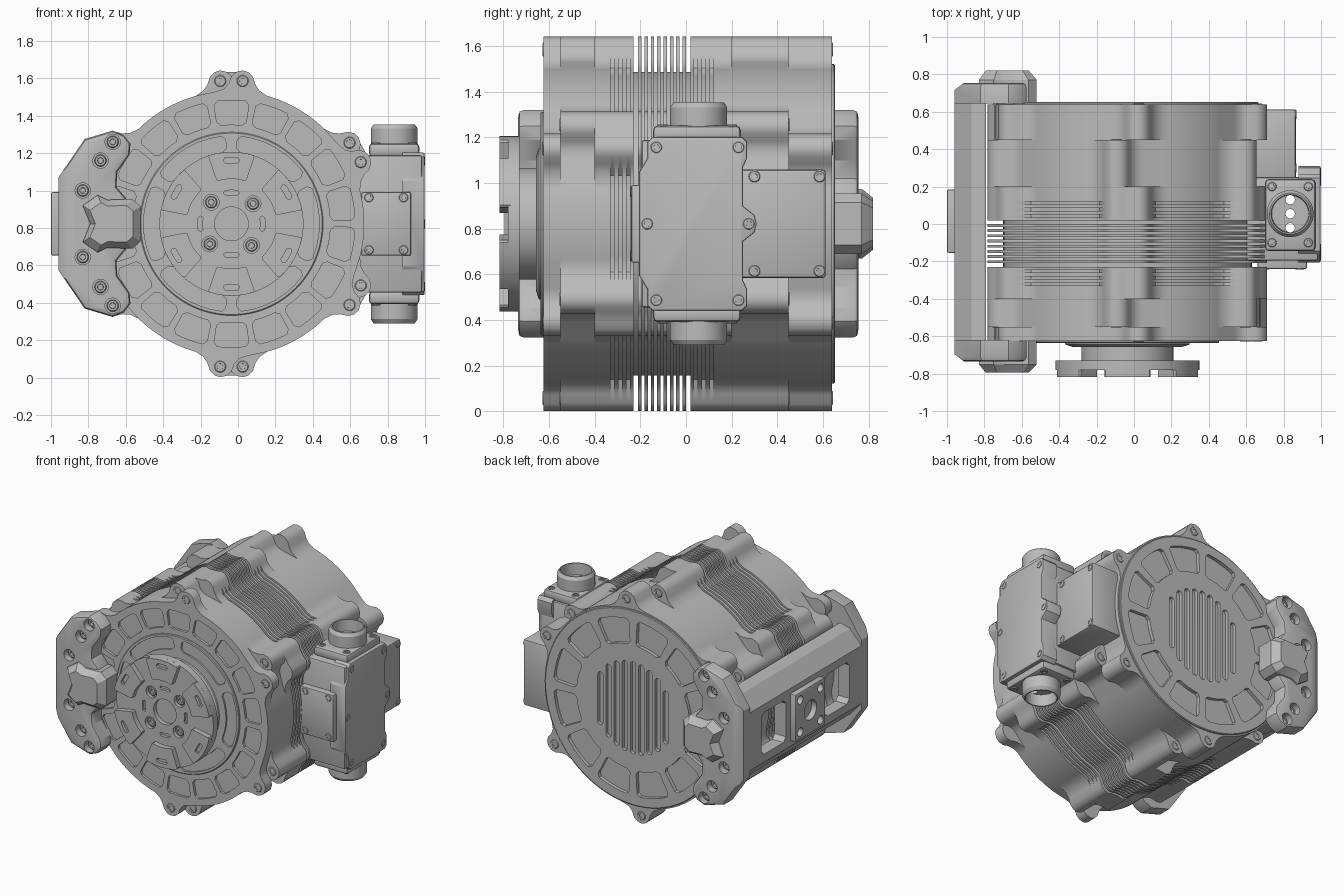
import bpy, bmesh
from math import sin, cos, asin, pi, radians

cube = bpy.data.objects.get("Cube")
if cube:
    bpy.data.objects.remove(cube)

CX, CZ, R = -0.035, 0.822, 0.71      # motor axis and barrel radius
MID = 2 * CZ

metal = bpy.data.materials.new("grey_metal")
metal.use_nodes = True
GREY = (0.5, 0.5, 0.5, 1)
metal.diffuse_color = GREY
metal.node_tree.nodes["Principled BSDF"].inputs["Base Color"].default_value = GREY


def place(u, v, h, axis):
    return {"x": (h, u, v), "y": (u, h, v), "z": (u, v, h)}[axis]


def prism(bm, pts, h0, h1, axis="y", rim=0, taper=1):
    """Extrude an outline from h0 to h1; optionally taper or bevel the far end."""
    n = len(pts)
    cu, cv = sum(p[0] for p in pts) / n, sum(p[1] for p in pts) / n
    low = [bm.verts.new(place(u, v, h0, axis)) for u, v in pts]
    top = [bm.verts.new(place(cu + (u - cu) * taper, cv + (v - cv) * taper, h1, axis)) for u, v in pts]
    faces = [bm.faces.new(low), bm.faces.new(top)]
    for i in range(n):
        j = (i + 1) % n
        faces.append(bm.faces.new((low[i], low[j], top[j], top[i])))
    bmesh.ops.recalc_face_normals(bm, faces=faces)
    if rim:
        bmesh.ops.bevel(bm, geom=list(faces[1].edges), offset=rim, segments=2, affect="EDGES", profile=0.5)
    return bm


def lathe(bm, prof, u, v, axis="y", n=64):
    """Spin a (radius, height) profile about an axis through (u, v)."""
    rings = []
    for r, h in prof:
        if r == 0:
            rings.append([bm.verts.new(place(u, v, h, axis))] * n)
        else:
            rings.append([bm.verts.new(place(u + r * cos(2 * pi * i / n), v + r * sin(2 * pi * i / n), h, axis))
                          for i in range(n)])
    faces = []
    for a, b in zip(rings, rings[1:]):
        for i in range(n):
            j = (i + 1) % n
            faces.append(bm.faces.new(list(dict.fromkeys((a[i], a[j], b[j], b[i])))))
    bmesh.ops.recalc_face_normals(bm, faces=faces)
    return bm


def obj(name, bm):
    me = bpy.data.meshes.new(name)
    bm.to_mesh(me)
    bm.free()
    me.materials.append(metal)
    o = bpy.data.objects.new(name, me)
    bpy.context.collection.objects.link(o)
    return o


def cut(target, bm):
    cutter = obj("cutter", bm)
    cutter.hide_render = True
    m = target.modifiers.new("cut", "BOOLEAN")
    m.operation, m.solver, m.object = "DIFFERENCE", "EXACT", cutter
    bpy.context.view_layer.objects.active = target
    bpy.ops.object.modifier_apply(modifier=m.name)
    bpy.data.objects.remove(cutter)


def circle(u, v, r, n=24):
    return [(u + r * cos(2 * pi * i / n), v + r * sin(2 * pi * i / n)) for i in range(n)]


def rect(u0, u1, v0, v1):
    return [(u0, v0), (u1, v0), (u1, v1), (u0, v1)]


def mirrored(half):
    return half + [(u, MID - v) for u, v in reversed(half) if abs(v - CZ) > 0.001]


def polar(r, a):
    return (CX + r * cos(a), CZ + r * sin(a))


def sector(r0, r1, mid, half, c=0.02):
    """Ring sector with clipped corners, angles in degrees."""
    a0, a1 = radians(mid - half), radians(mid + half)
    pts = []
    for r, side, s, e in ((r1, r1 - c, a0, a1), (r0, r0 + c, a1, a0)):
        k = c / r * (1 if e > s else -1)
        pts.append(polar(side, s))
        pts += [polar(r, s + k + (e - s - 2 * k) * i / 6) for i in range(7)]
        pts.append(polar(side, e))
    return pts


def box(name, x, y, z, bevel=0.012):
    bm = prism(bmesh.new(), rect(*x, *y), z[0], z[1], "z")
    bmesh.ops.bevel(bm, geom=bm.edges[:], offset=bevel, segments=2, affect="EDGES", profile=0.5)
    return obj(name, bm)


# Barrel outline: six double lugs around a circle, either half of a lug can be dropped
RISE = [(-0.19, 0.684), (-0.15, 0.712), (-0.128, 0.745), (-0.115, 0.785), (-0.09, 0.811), (-0.06, 0.82), (-0.025, 0.812)]
SCOOP = [(0, 0.79), (0.015, 0.75), (0.04, 0.722), (0.08, 0.708), (0.19, 0.684)]


def flip(side):
    return [(-t, r) for t, r in reversed(side)]


LUGS = {"both": RISE + flip(RISE), "first": RISE + SCOOP, "second": flip(RISE + SCOOP)}


def outline(bosses="both", groove=False):
    edge = asin(0.19 / R)
    depth = 0.03 if groove else 0
    pts = []
    for k in range(6):
        a = radians(30 + 60 * k)
        for t, r in LUGS[bosses]:
            r -= depth if r < 0.72 else 0
            pts.append((CX + r * cos(a) - t * sin(a), CZ + r * sin(a) + t * cos(a)))
        pts += [polar(R - depth, a + edge + (pi / 3 - 2 * edge) * j / 14) for j in range(1, 14)]
    return pts


front_cap = obj("front_cap", prism(bmesh.new(), outline("first"), -0.55, -0.625))
rear_cap = obj("rear_cap", prism(bmesh.new(), outline("first"), 0.45, 0.64))
obj("front_lug_recess", prism(bmesh.new(), outline("second"), -0.55, -0.4))
obj("rear_lug_recess", prism(bmesh.new(), outline("second"), 0.2, 0.45))


def grooved(name, y0, y1, first):
    bm = bmesh.new()
    y = y0
    for i in range(3):
        g = first + 0.035 * i
        prism(bm, outline(), y, g)
        prism(bm, outline(groove=True), g, g + 0.015)
        y = g + 0.015
    obj(name, prism(bm, outline(), y, y1))


grooved("front_barrel", -0.4, -0.23, -0.33)
grooved("rear_barrel", 0.02, 0.2, 0.035)

# Cooling fins around the core
obj("core", lathe(bmesh.new(), [(0, -0.3), (0.665, -0.3), (0.665, 0.1), (0, 0.1)], CX, CZ, n=96))
bm = bmesh.new()
for i in range(8):
    y = -0.23 + 0.25 * (i + 1) / 9
    prism(bm, outline(), y - 0.0075, y + 0.0075)
obj("cooling_fins", bm)

# Front face pockets, pad, neck and output flange with raised pads
bm = bmesh.new()
for k in range(18):
    prism(bm, sector(0.53, 0.66, 20 * k + 10, 8.3), -0.7, -0.607)
cut(front_cap, bm)
pad = obj("front_pad", lathe(bmesh.new(), [(0, -0.6), (0.49, -0.6), (0.49, -0.632), (0.485, -0.637), (0, -0.637)], CX, CZ, n=96))
bm = bmesh.new()
for k in range(6):
    prism(bm, sector(0.385, 0.47, 60 * k, 26), -0.7, -0.61)
cut(pad, bm)
obj("neck", lathe(bmesh.new(), [(0, -0.62), (0.34, -0.62), (0.33, -0.645), (0.29, -0.658), (0.245, -0.658),
                               (0.245, -0.74), (0, -0.74)], CX, CZ))
flange = obj("output_flange", lathe(bmesh.new(), [(0, -0.73), (0.385, -0.73), (0.385, -0.78), (0, -0.78)], CX, CZ, n=96))
bm = bmesh.new()
prism(bm, circle(CX, CZ, 0.09, 40), -0.9, -0.75)
for k in range(4):
    prism(bm, sector(0.155, 0.18, 90 * k, 14, 0.01), -0.9, -0.76)
    prism(bm, circle(*polar(0.158, radians(90 * k + 43)), 0.042), -0.9, -0.755)
cut(flange, bm)
bm = bmesh.new()
for k in range(6):
    prism(bm, sector(0.24, 0.385, 60 * k + 30, 19, 0.008), -0.77, -0.817)
flange_pads = obj("flange_pads", bm)
bm = bmesh.new()
for k in range(6):
    prism(bm, sector(0.325, 0.355, 60 * k + 30, 7, 0.01), -0.9, -0.795)
cut(flange_pads, bm)

# Rear cover with pockets and vent slots
rear_cover = obj("rear_cover", lathe(bmesh.new(), [(0, 0.6), (0.7, 0.6), (0.7, 0.648), (0.695, 0.652), (0, 0.652)], CX, CZ, n=96))
for part in (rear_cap, rear_cover):
    bm = bmesh.new()
    for k in range(12):
        prism(bm, sector(0.45, 0.63, 30 * k + 15, 12), 0.627, 0.7)
    for i in range(-4, 5):
        x, half = CX + 0.065 * i, (0.31 ** 2 - (0.065 * i) ** 2) ** 0.5
        arc = [(0.021 * cos(pi * j / 6), 0.021 * sin(pi * j / 6)) for j in range(7)]
        slot = [(x + u * s, CZ + (v + half) * s) for s in (1, -1) for u, v in arc]
        prism(bm, slot, 0.627, 0.7)
    cut(part, bm)

# Screws, all gathered in one object
screws = bmesh.new()


def screw(u, v, h, out, axis="y", r=0.032):
    d = 0.012 * out
    lathe(screws, [(0, h - d), (r, h - d), (r, h + d * 0.6), (r * 0.85, h + d), (r * 0.5, h + d),
                   (r * 0.45, h - d * 0.5), (0, h - d * 0.5)], u, v, axis, 18)


for k in range(6):
    for off, front, rear in ((-4.5, -0.617, 0.632), (4.5, -0.542, 0.442)):
        p = polar(0.766, radians(30 + 60 * k + off))
        screw(*p, front, -1)
        screw(*p, rear, 1)
for k in range(4):
    screw(*polar(0.158, radians(90 * k + 43)), -0.757, -1)

# Side bracket: end plates with chamfered outer corners, lifting knobs, beam and mounting pad
plate = mirrored([(-0.57, CZ), (-0.6, 0.96), (-0.65, 1.02), (-0.645, 1.1), (-0.58, 1.19), (-0.575, 1.25),
                  (-0.61, 1.295), (-0.67, 1.32), (-0.82, 1.275), (-0.96, 1.07)])
knob = mirrored([(-0.52, 0.915), (-0.565, 0.955), (-0.7, 0.95), (-0.75, 0.975), (-0.83, 0.92), (-0.79, CZ)])
holes = [(-0.67, 1.26), (-0.735, 1.16), (-0.83, 1.0)]
holes += [(x, MID - z) for x, z in holes]
for side, out, y0, y1, tip in (("front", -1, -0.62, -0.735, -0.795), ("rear", 1, 0.645, 0.755, 0.82)):
    end = obj(side + "_bracket_plate", prism(bmesh.new(), plate, y0, y1, rim=0.022))
    cut(end, prism(bmesh.new(), [(-1.0, y1 - 0.07 * out), (-1.0, y1 + 0.03 * out), (-0.87, y1 + 0.03 * out)], 0, 2, "z"))
    bm = bmesh.new()
    for x, z in holes:
        prism(bm, circle(x, z, 0.041), y1 - 0.05 * out, y1 + 0.1 * out)
        screw(x, z, y1 - 0.045 * out, out)
    cut(end, bm)
    bm = prism(bmesh.new(), knob, y0, y1 + 0.015 * out)
    prism(bm, knob, y1 + 0.015 * out, tip, taper=0.74)
    obj(side + "_lifting_knob", bm)

beam = obj("bracket_beam", prism(bmesh.new(), mirrored(
    [(-0.87, 0.99), (-0.79, 1.09), (-0.79, 1.15), (-0.87, 1.13), (-0.96, 1.03)]), -0.66, 0.69))
bm = bmesh.new()
for y in (-0.345, 0.375):
    p = rect(y - 0.14, y + 0.14, CZ - 0.15, CZ + 0.15)
    prism(bm, [q for (u, v), s in zip(p, (1, -1, 1, -1)) for q in
               ([(u, v + 0.03 * (1 if v < CZ else -1)), (u + 0.03 * (1 if u < y else -1), v)][::s])], -1.1, -0.8, "x")
cut(beam, bm)
mount = box("mounting_pad", (-1.0, -0.9), (-0.155, 0.185), (CZ - 0.17, CZ + 0.17), 0.01)
bm = prism(bmesh.new(), circle(0.015, CZ, 0.07), -1.1, -0.95, "x")
for u in (-0.1, 0.13):
    for v in (-0.115, 0.115):
        prism(bm, circle(u, CZ + v, 0.03), -1.1, -0.96, "x")
cut(mount, bm)

# Terminal box with covers and side module
terminal = box("terminal_box", (0.6, 0.985), (-0.195, 0.25), (0.455, MID - 0.455))
obj("terminal_cover", prism(bmesh.new(), mirrored(
    [(0.31, CZ), (0.3, 0.86), (0.25, 0.9), (0.25, 1.07), (0.268, 1.11), (0.268, 1.18), (0.245, 1.203),
     (-0.145, 1.203), (-0.168, 1.18), (-0.168, 1.11), (-0.205, 1.05)]), 0.88, 0.998, "x", rim=0.008))
box("terminal_front_plate", (0.66, 0.925), (-0.24, -0.15), (CZ - 0.17, CZ + 0.17), 0.008)
box("side_module", (0.6, 0.865), (0.2, 0.612), (0.585, MID - 0.585))
for s in (-1, 1):
    for u in (-0.13, 0.23):
        screw(u, CZ + s * 0.335, 0.989, 1, "x", 0.026)
    for u in (0.3, 0.585):
        screw(u, CZ + s * 0.207, 0.857, 1, "x", 0.026)
    for u in (0.7, 0.885):
        screw(u, CZ + s * 0.14, -0.232, -1, "y", 0.025)
for u in (-0.17, 0.275):
    screw(u, CZ, 0.989, 1, "x", 0.026)

# Cable connectors above and below, with through holes
PX, PY = 0.835, 0.055


def pin_holes():
    bm = bmesh.new()
    for d in (-0.075, 0, 0.075):
        prism(bm, circle(PX, PY + d, 0.025), -0.2, 1.9, "z")
    return bm


cut(terminal, pin_holes())
for name, s in (("upper", 1), ("lower", -1)):
    z = lambda h: CZ + s * h
    base = box(name + "_connector_base", (0.7, 0.97), (-0.145, 0.24), sorted((z(0.36), z(0.43))), 0.02)
    socket = obj(name + "_connector_socket", lathe(bmesh.new(), [
        (0, z(0.42)), (0.125, z(0.42)), (0.125, z(0.51)), (0.11, z(0.532)), (0.102, z(0.532)), (0.098, z(0.45)),
        (0, z(0.45))], PX, PY, "z", 48))
    cut(base, pin_holes())
    cut(socket, pin_holes())
    for u in (0.738, 0.932):
        for v in (-0.1, 0.2):
            screw(u, v, z(0.424), s, "z", 0.024)
obj("screws", screws)

# Smooth shading with sharp edges kept
bpy.ops.object.select_all(action="DESELECT")
for o in bpy.context.scene.objects:
    if o.type == "MESH":
        o.select_set(True)
        bpy.context.view_layer.objects.active = o
bpy.ops.object.shade_smooth_by_angle(angle=radians(30))
